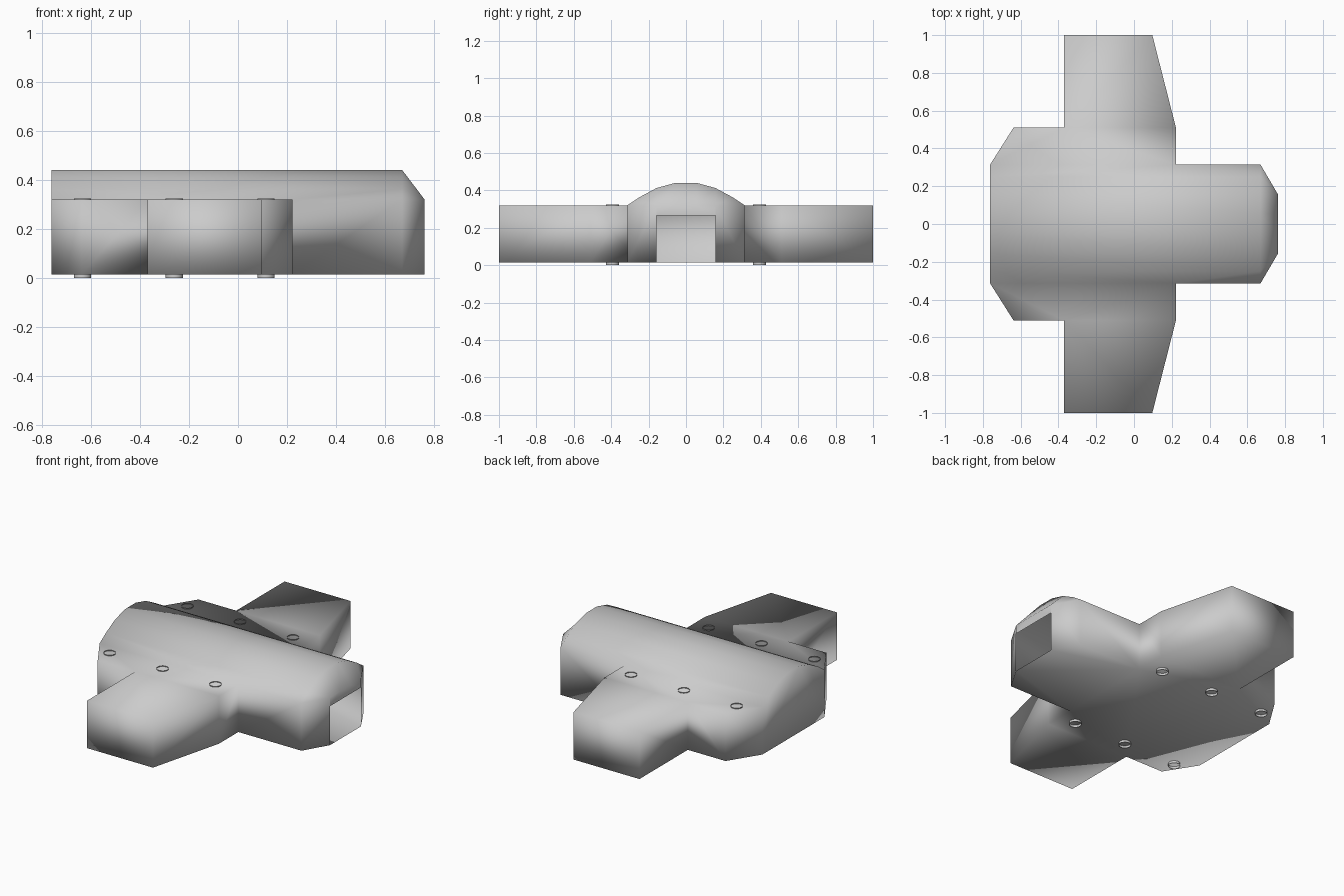
import bpy, bmesh

if "Cube" in bpy.data.objects:
    bpy.data.objects.remove(bpy.data.objects["Cube"])

Z0, Z1, ZN = 0.015, 0.32, 0.265      # floor, deck and nose-opening heights
XB, XS, XN = -0.762, 0.67, 0.762     # back, nose shoulder, nose tip
YD, YN = 0.314, 0.157                # dome half width, nose half width

# Half outline of the hull, from the back to the nose
half = [(XB, YD), (-0.638, 0.51), (-0.37, 0.51), (-0.37, 1.0), (0.097, 1.0),
        (0.222, 0.51), (0.222, YD), (XS, YD), (XN, YN)]
# Half arc of the dome, from the deck edge to the crown
half_arc = [(YD, Z1), (0.25, 0.363), (YN, 0.413), (0.055, 0.441)]
arc = half_arc + [(-y, z) for y, z in reversed(half_arc)]

bm = bmesh.new()


def face(points):
    return bm.faces.new([bm.verts.new(p) for p in points])


# Floor
outline = half + [(x, -y) for x, y in reversed(half)]
face([(x, y, Z0) for x, y in outline])

# Side walls and decks on both sides
for s in (1, -1):
    for (xa, ya), (xb, yb) in zip(half, half[1:]):
        face([(xa, s * ya, Z0), (xb, s * yb, Z0), (xb, s * yb, Z1), (xa, s * ya, Z1)])
    face([(x, s * y, Z1) for x, y in half[:7]])

# Back wall with the dome end
face([(XB, YD, Z0)] + [(XB, y, z) for y, z in arc] + [(XB, -YD, Z0)])

# Dome strips and sloping nose
for (ya, za), (yb, zb) in zip(arc, arc[1:]):
    strip = [(XB, ya, za), (XB, yb, zb), (XS, yb, zb), (XS, ya, za)]
    if abs(za - zb) > 0 and min(za, zb) == Z1:
        strip.insert(3 if zb == Z1 and yb > 0 else (2 if yb == -YD else 4),
                     (0.222, yb if yb == -YD else ya, Z1))
    face(strip)
    clamp = [max(-YN, min(YN, y)) for y in (ya, yb)]
    tip = [(XN, clamp[1], Z1)]
    if clamp[0] != clamp[1]:
        tip.append((XN, clamp[0], Z1))
    face([(XS, ya, za), (XS, yb, zb)] + tip)

# Lip above the open nose
nose = [y for y, z in arc if abs(y) <= YN]
face([(XN, y, Z1) for y in nose] + [(XN, -YN, ZN), (XN, YN, ZN)])

bmesh.ops.remove_doubles(bm, verts=bm.verts, dist=0.0005)
bmesh.ops.triangulate(bm, faces=[f for f in bm.faces if len(f.verts) > 4])
bmesh.ops.recalc_face_normals(bm, faces=bm.faces)
for f in bm.faces:
    f.smooth = True
mesh = bpy.data.meshes.new("hull")
bm.to_mesh(mesh)
bm.free()
bpy.context.collection.objects.link(bpy.data.objects.new("hull", mesh))

# Open tubes running through the hull
for x in (-0.635, -0.26, 0.115):
    for y in (-0.393, 0.393):
        bpy.ops.mesh.primitive_cylinder_add(vertices=24, radius=0.035, depth=0.325,
                                            end_fill_type='NOTHING',
                                            location=(x, y, 0.1625))
        bpy.context.object.name = "tube"
        bpy.ops.object.shade_smooth()
